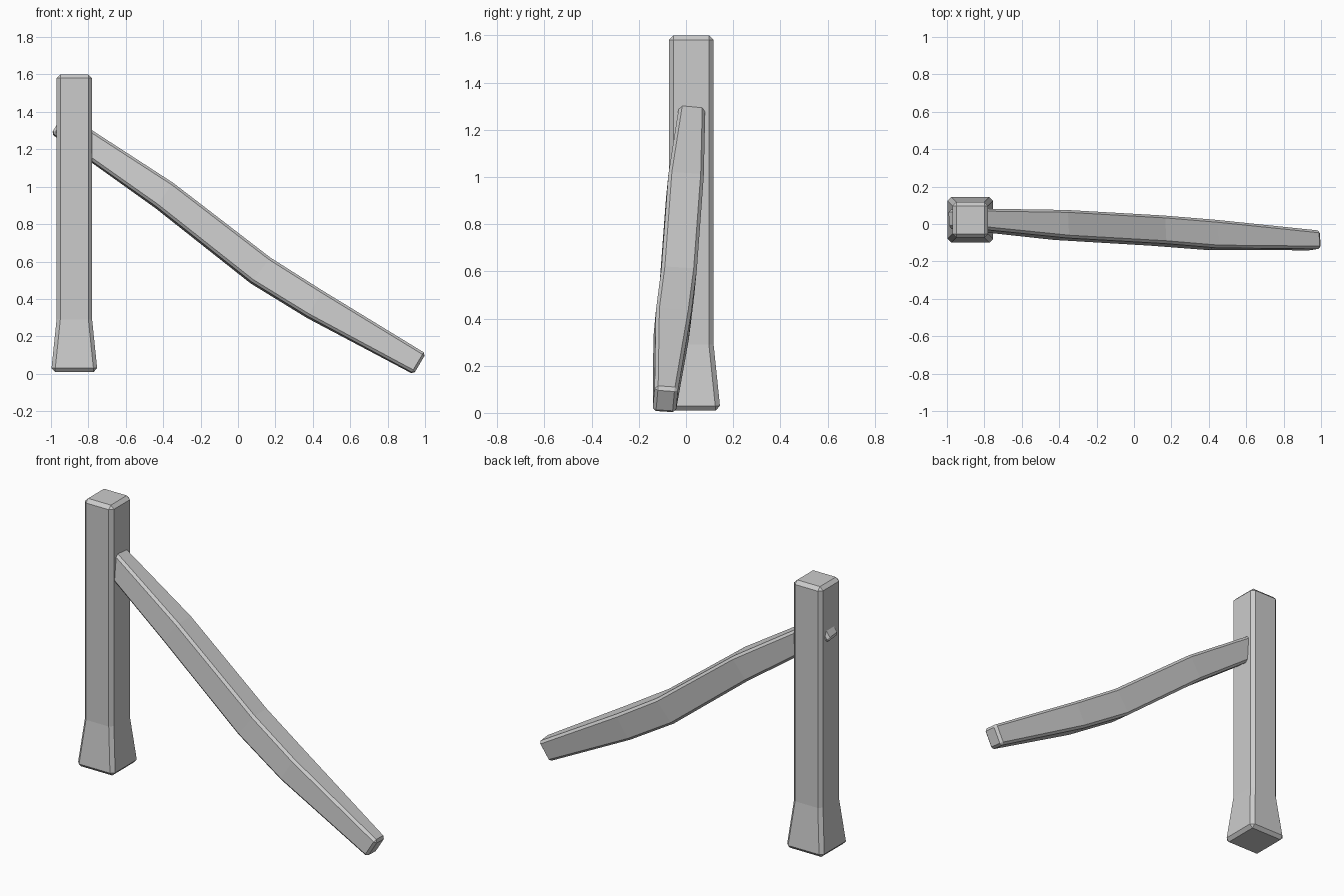
import bpy, bmesh
from mathutils import Vector

if "Cube" in bpy.data.objects:
    bpy.data.objects.remove(bpy.data.objects["Cube"])


def loft(name, rings, bevel):
    """Skin four-sided rings into a closed beam with chamfered edges."""
    bm = bmesh.new()
    loops = [[bm.verts.new(p) for p in ring] for ring in rings]
    for a, b in zip(loops, loops[1:]):
        for i in range(4):
            j = (i + 1) % 4
            bm.faces.new((a[i], a[j], b[j], b[i]))
    bm.faces.new(loops[0][::-1])
    bm.faces.new(loops[-1])
    bmesh.ops.recalc_face_normals(bm, faces=bm.faces)
    mesh = bpy.data.meshes.new(name)
    bm.to_mesh(mesh)
    bm.free()
    obj = bpy.data.objects.new(name, mesh)
    bpy.context.collection.objects.link(obj)
    mod = obj.modifiers.new("chamfer", 'BEVEL')
    mod.width = bevel
    mod.segments = 1
    mod.limit_method = 'ANGLE'
    mod.angle_limit = 0.6
    return obj


# Upright post with flared foot: (height, half width)
cx, cy = -0.875, 0.022
post = [[(cx + sx * h, cy + sy * h, z)
         for sx, sy in ((-1, -1), (1, -1), (1, 1), (-1, 1))]
        for z, h in ((0.01, 0.124), (0.29, 0.095), (1.6, 0.095))]
loft("post", post, 0.02)

# Fallen rail, slightly rolled: top x, z, bottom x, z, centre y, width
stations = [
    (-0.93, 1.395, -0.997, 1.285, 0.030, 0.100),
    (-0.35, 1.017, -0.44, 0.890, -0.005, 0.150),
    (0.17, 0.617, 0.07, 0.487, -0.035, 0.150),
    (0.45, 0.440, 0.37, 0.303, -0.058, 0.150),
    (1.003, 0.105, 0.94, -0.001, -0.088, 0.098),
]
roll = 0.08
rail = []
for tx, tz, bx, bz, y, w in stations:
    up = Vector((tx - bx, 0, tz - bz)) / 2
    mid = Vector(((tx + bx) / 2, y, (tz + bz) / 2))
    lean = Vector((0, up.length * roll, 0))
    side = Vector((0, w / 2, 0)) - up.normalized() * (w / 2 * roll)
    rail.append([mid + s * side + u * (up + lean)
                 for s, u in ((-1, -1), (1, -1), (1, 1), (-1, 1))])
loft("rail", rail, 0.014)
